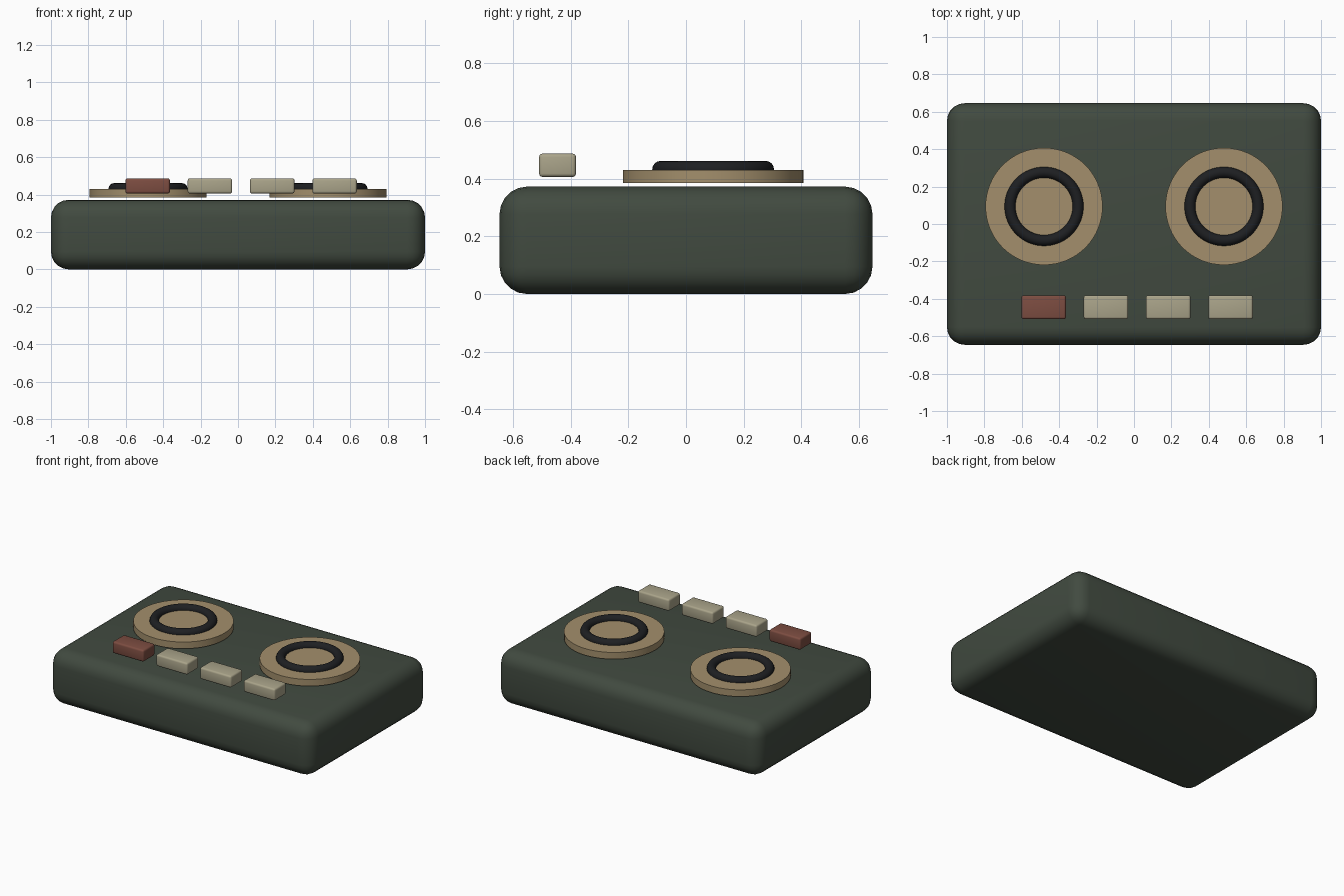
import bpy
import math

cube = bpy.data.objects.get("Cube")
if cube:
    bpy.data.objects.remove(cube, do_unlink=True)


def material(name, rgb):
    mat = bpy.data.materials.new(name)
    mat.use_nodes = True
    color = (*rgb, 1)
    mat.diffuse_color = color
    mat.node_tree.nodes["Principled BSDF"].inputs["Base Color"].default_value = color
    return mat


green = material("dark green", (0.053, 0.069, 0.051))
tan = material("tan", (0.366, 0.275, 0.15))
black = material("black", (0.013, 0.014, 0.016))
cream = material("cream", (0.402, 0.371, 0.254))
red = material("brick red", (0.205, 0.074, 0.053))


def finish(name, mat):
    obj = bpy.context.object
    obj.name = name
    obj.data.materials.append(mat)
    bpy.ops.object.shade_smooth_by_angle(angle=math.radians(35))
    return obj


def rounded_box(name, center, size, radius, segments, mat):
    bpy.ops.mesh.primitive_cube_add(size=1, location=center)
    bpy.context.object.scale = size
    bpy.ops.object.transform_apply(location=False, rotation=False, scale=True)
    bevel = bpy.context.object.modifiers.new("rounding", 'BEVEL')
    bevel.width = radius
    bevel.segments = segments
    bpy.ops.object.modifier_apply(modifier=bevel.name)
    return finish(name, mat)


# Case
rounded_box("case", (0, 0, 0.186), (2, 1.292, 0.372), 0.095, 5, green)

# Reels with raised rings
for side, x in (("right", -0.481), ("left", 0.481)):
    bpy.ops.mesh.primitive_cylinder_add(vertices=64, radius=0.313, depth=0.046,
                                        location=(x, 0.094, 0.407))
    finish(side + "_reel", tan)
    bpy.ops.mesh.primitive_torus_add(major_segments=64, minor_segments=16,
                                     major_radius=0.182, minor_radius=0.029,
                                     location=(x, 0.094, 0.432))
    finish(side + "_reel_ring", black)

# Row of push buttons, the first one red
for i in range(4):
    rounded_box("record_button" if i == 0 else f"button_{i}",
                (-0.483 + i * 0.333, -0.445, 0.446), (0.238, 0.128, 0.081),
                0.012, 3, red if i == 0 else cream)
